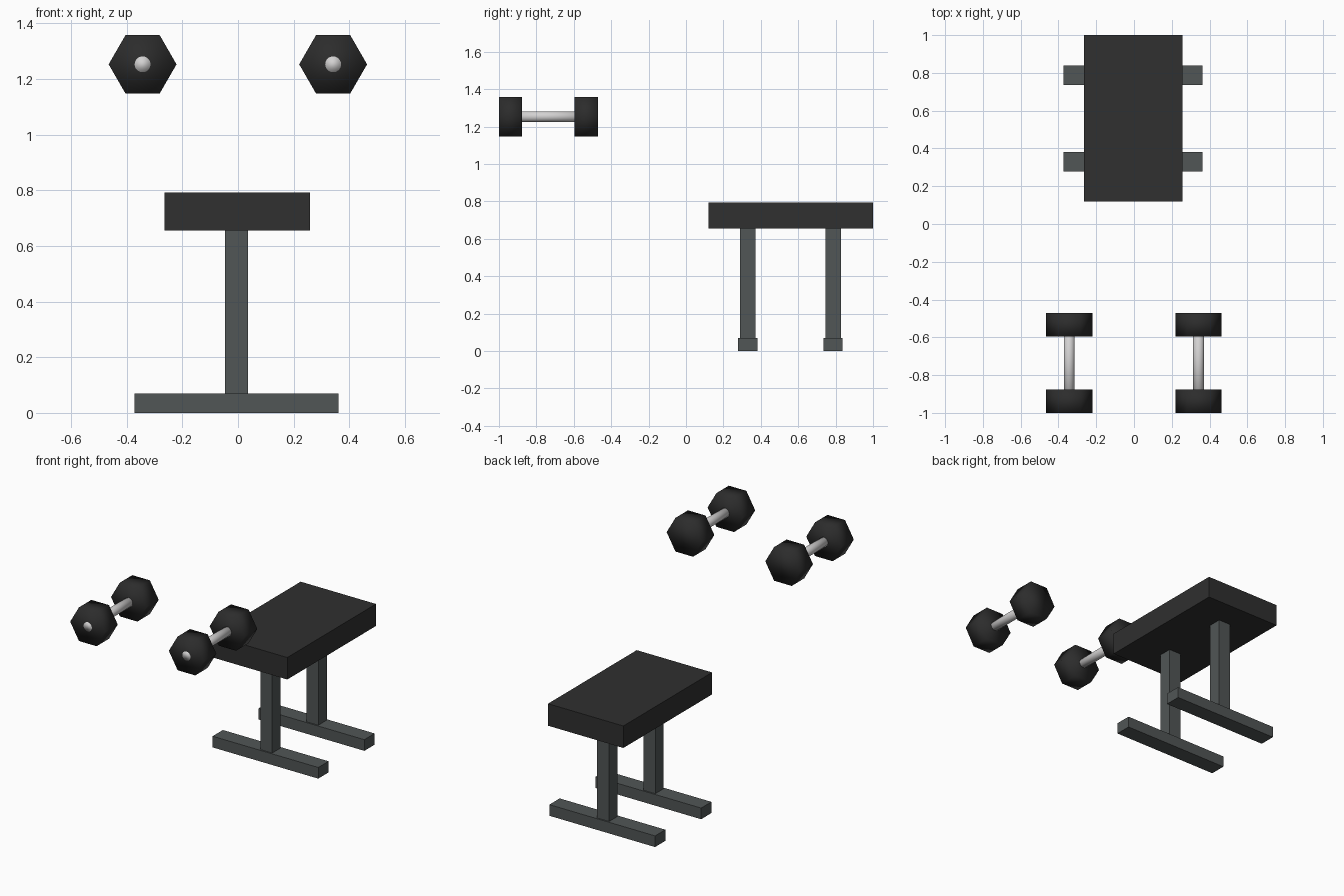
import bpy
import bmesh
import math
from mathutils import Matrix

if "Cube" in bpy.data.objects:
    bpy.data.objects.remove(bpy.data.objects["Cube"])


def material(name, rgb):
    m = bpy.data.materials.new(name)
    m.diffuse_color = (*rgb, 1.0)
    m.use_nodes = True
    m.node_tree.nodes["Principled BSDF"].inputs["Base Color"].default_value = m.diffuse_color
    return m


BLACK = material("black padding", (0.029, 0.029, 0.029))
RUBBER = material("black rubber", (0.025, 0.025, 0.025))
STEEL = material("grey steel", (0.082, 0.092, 0.092))
CHROME = material("bright chrome", (0.65, 0.64, 0.64))


def add_object(name, bm, mat):
    mesh = bpy.data.meshes.new(name)
    bm.to_mesh(mesh)
    bm.free()
    mesh.materials.append(mat)
    obj = bpy.data.objects.new(name, mesh)
    bpy.context.collection.objects.link(obj)
    return obj


def box(name, x, y, z, mat):
    """Box from (min, max) ranges on each axis."""
    bm = bmesh.new()
    bmesh.ops.create_cube(bm, size=1.0)
    for v in bm.verts:
        v.co = [r[0] + (c + 0.5) * (r[1] - r[0]) for r, c in zip((x, y, z), v.co)]
    return add_object(name, bm, mat)


def prism_y(name, x, z, y0, y1, radius, sides, mat):
    """Smooth-shaded prism along y with a corner pointing to +x."""
    bm = bmesh.new()
    bmesh.ops.create_cone(bm, cap_ends=True, segments=sides, radius1=radius,
                          radius2=radius, depth=y1 - y0)
    # Put a corner exactly on the x axis, then lay the prism along y
    v = bm.verts[:][0].co
    turn = Matrix.Rotation(-math.atan2(v.y, v.x), 4, 'Z')
    place = Matrix.Translation((x, (y0 + y1) / 2, z))
    bm.transform(place @ Matrix.Rotation(math.pi / 2, 4, 'X') @ turn)
    for f in bm.faces:
        f.smooth = True
    return add_object(name, bm, mat)


# Bench seat
box("seat", (-0.265, 0.258), (0.12, 1.0), (0.655, 0.793), BLACK)

# Two T-shaped legs: post and foot bar
for label, y in (("front", 0.33), ("back", 0.787)):
    box(label + "_post", (-0.047, 0.036), (y - 0.042, y + 0.042), (0.065, 0.66), STEEL)
    box(label + "_foot_bar", (-0.372, 0.362), (y - 0.051, y + 0.051), (0.0, 0.07), STEEL)

# Pair of hexagonal dumbbells
for label, x in (("left", -0.343), ("right", 0.342)):
    z = 1.253
    prism_y(label + "_front_weight", x, z, -1.0, -0.877, 0.122, 6, RUBBER)
    prism_y(label + "_back_weight", x, z, -0.595, -0.471, 0.122, 6, RUBBER)
    prism_y(label + "_handle", x, z, -1.0005, -0.4712, 0.0285, 32, CHROME)
